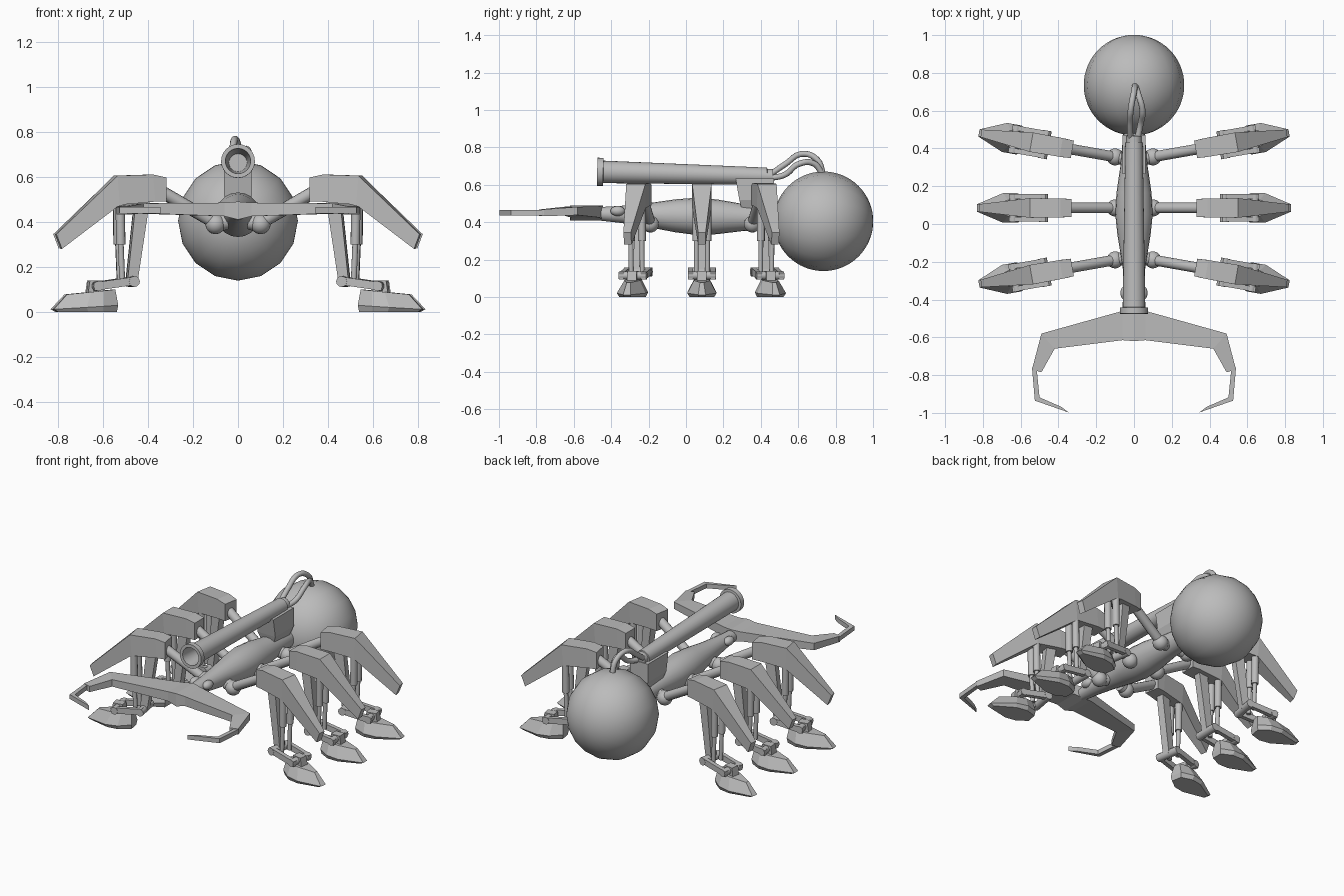
import bpy, bmesh, math
from mathutils import Vector, Matrix

old = bpy.data.objects.get("Cube")
if old:
    bpy.data.objects.remove(old, do_unlink=True)

GREY = (0.5, 0.5, 0.5, 1)
mat = bpy.data.materials.new("plain_grey")
mat.use_nodes = True
mat.diffuse_color = GREY
mat.node_tree.nodes["Principled BSDF"].inputs["Base Color"].default_value = GREY


def finish(name, bm, smooth=True):
    bmesh.ops.recalc_face_normals(bm, faces=bm.faces)
    me = bpy.data.meshes.new(name)
    bm.to_mesh(me)
    bm.free()
    me.materials.append(mat)
    if smooth:
        me.shade_smooth()
        me.set_sharp_from_angle(angle=math.radians(35))
    else:
        me.shade_flat()
    ob = bpy.data.objects.new(name, me)
    bpy.context.collection.objects.link(ob)
    return ob


def loft(name, loops, smooth=False):
    """Skin a series of equal-length loops and cap both ends."""
    bm = bmesh.new()
    rings = [[bm.verts.new(p) for p in loop] for loop in loops]
    n = len(rings[0])
    for a, b in zip(rings, rings[1:]):
        for i in range(n):
            j = (i + 1) % n
            bm.faces.new((a[i], a[j], b[j], b[i]))
    bm.faces.new(rings[0])
    bm.faces.new(rings[-1])
    return finish(name, bm, smooth)


def lathe(name, p, q, profile, segs=16):
    """Turned shape from p to q; profile holds (fraction along, radius)."""
    p, q = Vector(p), Vector(q)
    rot = (q - p).to_track_quat('Z', 'Y')
    ring = [(math.cos(2 * math.pi * i / segs), math.sin(2 * math.pi * i / segs))
            for i in range(segs)]
    return loft(name, [[p.lerp(q, t) + rot @ Vector((r * c, r * s, 0)) for c, s in ring]
                       for t, r in profile], True)


def rod(name, p, q, r, segs=12):
    return lathe(name, p, q, [(0, r), (1, r)], segs)


def ball(name, centre, r, segs=16, rings=12, scale=(1, 1, 1)):
    bm = bmesh.new()
    bmesh.ops.create_uvsphere(bm, u_segments=segs, v_segments=rings, radius=r)
    bm.transform(Matrix.Translation(centre) @ Matrix.Diagonal((*scale, 1))
                 @ Matrix.Rotation(math.pi / 2, 4, 'X'))
    return finish(name, bm)


def beam(name, p, q, w1, w2, depth):
    """Square bar in the xz plane, tapering from w1 to w2."""
    p, q = Vector(p), Vector(q)
    side = (q - p).cross(Vector((0, 1, 0))).normalized()
    d = Vector((0, depth / 2, 0))
    return loft(name, [[c + side * w / 2 + d, c - side * w / 2 + d,
                        c - side * w / 2 - d, c + side * w / 2 - d]
                       for c, w in ((p, w1), (q, w2))])


# Abdomen and body
ball("abdomen", (0, 0.735, 0.405), 0.266, 16, 32)
lathe("body", (0, -0.46, 0.445), (0, 0.5, 0.42),
      [(0, 0.036), (0.12, 0.046), (0.27, 0.064), (0.42, 0.088), (0.53, 0.099),
       (0.65, 0.093), (0.8, 0.072), (1, 0.055)], 20)
for s, side in ((1, "left"), (-1, "right")):
    ball(side + "_eye", (s * 0.045, -0.365, 0.46), 0.03, scale=(0.9, 1.3, 0.9))

# Barrel with a hollow muzzle and its mount
lathe("barrel", (0, -0.475, 0.67), (0, 0.465, 0.645),
      [(0.3, 0.04), (0, 0.056), (0, 0.075), (0.034, 0.075), (0.036, 0.06),
       (0.965, 0.046), (0.967, 0.039), (1, 0.039)], 24)
loft("barrel_mount", [[(-x, y0, z), (x, y0, z), (x, y1, z), (-x, y1, z)]
                      for x, y0, y1, z in ((0.04, 0.3, 0.46, 0.46),
                                           (0.062, 0.285, 0.47, 0.52),
                                           (0.062, 0.265, 0.47, 0.635))])

# Hoses from barrel to abdomen
hoses = {
    "upper_hose": [(-0.018, 0.45, 0.655), (-0.022, 0.53, 0.71),
                   (-0.015, 0.62, 0.765), (0, 0.7, 0.735), (0.005, 0.735, 0.65)],
    "lower_hose": [(0.018, 0.45, 0.635), (0.035, 0.53, 0.655),
                   (0.045, 0.6, 0.71), (0.025, 0.68, 0.715), (0.005, 0.735, 0.65)]}
for name, pts in hoses.items():
    cu = bpy.data.curves.new(name, 'CURVE')
    cu.dimensions = '3D'
    cu.bevel_depth = 0.016
    cu.bevel_resolution = 3
    cu.use_fill_caps = True
    sp = cu.splines.new('BEZIER')
    sp.bezier_points.add(len(pts) - 1)
    for bp, p in zip(sp.bezier_points, pts):
        bp.co = p
        bp.handle_left_type = bp.handle_right_type = 'AUTO'
    cu.materials.append(mat)
    bpy.context.collection.objects.link(bpy.data.objects.new(name, cu))

# Jaw plate: back x, back y, front x, front y, low z, high z
half = [(0.06, -0.46, 0.06, -0.615, 0.425, 0.485),
        (0.49, -0.58, 0.42, -0.66, 0.438, 0.482),
        (0.54, -0.77, 0.49, -0.785, 0.432, 0.468)]
mirrored = [(-a, b, -c, d, e, f) for a, b, c, d, e, f in reversed(half)]
loft("jaw_plate", [[(a, b, f), (c, d, f), (c, d, e), (a, b, e)]
                   for a, b, c, d, e, f in
                   mirrored + [(0, -0.445, 0, -0.62, 0.41, 0.49)] + half])
# Thin hooked pincers
for s, side in ((1, "left"), (-1, "right")):
    loft(side + "_pincer", [[(s * a, b, 0.465), (s * c, d, 0.465),
                             (s * c, d, 0.437), (s * a, b, 0.437)]
                            for a, b, c, d in ((0.54, -0.76, 0.515, -0.77),
                                               (0.525, -0.935, 0.5, -0.918),
                                               (0.345, -0.998, 0.385, -0.968))])


def build_leg():
    """One leg pointing along +x, hip on the y = 0 plane."""
    parts = [
        ball("hip", (0.1, 0, 0.39), 0.045),
        rod("hip_collar", (0.05, 0, 0.4), (0.1, 0, 0.39), 0.035),
        rod("thigh_rod", (0.1, 0, 0.395), (0.37, 0, 0.55), 0.028),
        beam("shin_beam", (0.43, 0, 0.5), (0.478, 0, 0.13), 0.062, 0.045, 0.045),
        rod("ankle_pin", (0.478, -0.075, 0.135), (0.478, 0.075, 0.135), 0.024),
        rod("foot_pin", (0.64, -0.075, 0.115), (0.64, 0.075, 0.115), 0.022),
        beam("foot_bracket", (0.64, 0, 0.14), (0.64, 0, 0.07), 0.06, 0.08, 0.05),
    ]
    # Armour: top x, top z, bottom x, bottom z, half width
    parts.append(loft("leg_armour", [
        [(xt, w, zt), (xt, -w, zt), (xb, -w, zb), (xb, w, zb)]
        for xt, zt, xb, zb, w in ((0.33, 0.597, 0.33, 0.49, 0.047),
                                  (0.39, 0.61, 0.38, 0.49, 0.05),
                                  (0.55, 0.605, 0.54, 0.475, 0.052),
                                  (0.82, 0.345, 0.795, 0.28, 0.02))]))
    # Paired pistons and foot links
    for y in (-0.03, 0.03):
        parts.append(rod("piston_sleeve", (0.535, y, 0.5), (0.532, y, 0.3), 0.021))
        parts.append(rod("piston_rod", (0.532, y, 0.3), (0.525, y, 0.13), 0.013))
        parts.append(beam("foot_link", (0.465, 2 * y, 0.14), (0.66, 2 * y, 0.112),
                          0.036, 0.036, 0.026))
    # Pointed wedge foot
    outline = [(0, 0.5), (0.25, 1), (0.52, 1), (1, 0.25)]
    outline += [(t, -w) for t, w in reversed(outline)]
    layers = ((0.55, 0.81, 0, 0, 0.066), (0.545, 0.832, 0.03, 0.012, 0.078),
              (0.555, 0.77, 0.1, 0.078, 0.042))
    parts.append(loft("foot", [[(x0 + (x1 - x0) * t, w * hw, z0 + (z1 - z0) * t)
                                for t, w in outline]
                               for x0, x1, z0, z1, hw in layers]))
    return parts


# Three mirrored pairs, the outer ones splayed
template = build_leg()
for place, y, angle in (("front", -0.19, -10), ("middle", 0.085, 0), ("rear", 0.355, 10)):
    pivot = Vector((0.1, 0, 0))
    m = (Matrix.Translation(pivot + Vector((0, y, 0)))
         @ Matrix.Rotation(math.radians(angle), 4, 'Z') @ Matrix.Translation(-pivot))
    for s, side in ((1, "left"), (-1, "right")):
        for part in template:
            me = part.data.copy()
            me.transform(Matrix.Diagonal((s, 1, 1, 1)) @ m)
            if s < 0:
                me.flip_normals()
            ob = bpy.data.objects.new(f"{place}_{side}_{part.name.split('.')[0]}", me)
            bpy.context.collection.objects.link(ob)
for part in template:
    bpy.data.objects.remove(part, do_unlink=True)
